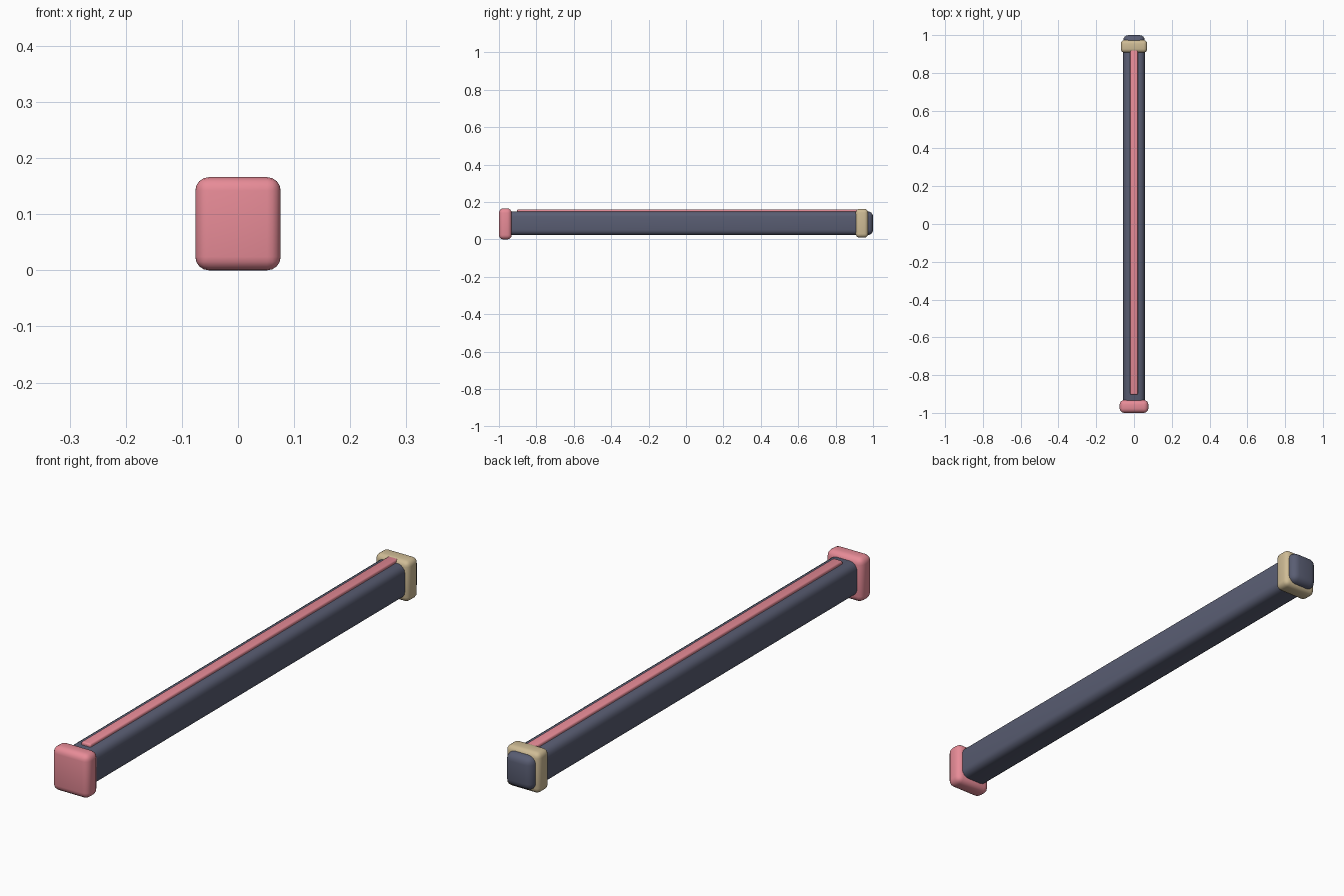
import bpy

if "Cube" in bpy.data.objects:
    bpy.data.objects.remove(bpy.data.objects["Cube"])


def material(name, color):
    m = bpy.data.materials.new(name)
    m.diffuse_color = (*color, 1)
    m.use_nodes = True
    m.node_tree.nodes["Principled BSDF"].inputs["Base Color"].default_value = m.diffuse_color
    return m


def rounded_box(name, x, y, z, bevel, mat, segments=4):
    """Box spanning the (min, max) ranges, with rounded edges."""
    lo, hi = zip(x, y, z)
    bpy.ops.mesh.primitive_cube_add(size=1, location=[(a + b) / 2 for a, b in zip(lo, hi)])
    ob = bpy.context.object
    ob.name = name
    ob.scale = [b - a for a, b in zip(lo, hi)]
    bpy.ops.object.transform_apply(location=False, rotation=False, scale=True)
    mod = ob.modifiers.new("round", "BEVEL")
    mod.width = bevel
    mod.segments = segments
    bpy.ops.object.modifier_apply(modifier=mod.name)
    bpy.ops.object.shade_smooth_by_angle(angle=0.6)
    ob.data.materials.append(mat)
    return ob


slate = material("slate", (0.10, 0.11, 0.17))
pink = material("pink", (0.80, 0.26, 0.31))
tan = material("tan", (0.62, 0.50, 0.30))

# long tube body
rounded_box("body", (-0.057, 0.057), (-0.97, 1.0), (0.023, 0.15), 0.028, slate)
# front end cap
rounded_box("front_cap", (-0.076, 0.076), (-1.0, -0.932), (0.0, 0.166), 0.024, pink)
# collar near the back end
rounded_box("back_collar", (-0.07, 0.07), (0.907, 0.974), (0.01, 0.163), 0.02, tan)
# thin strip along the top
rounded_box("top_strip", (-0.02, 0.02), (-0.903, 0.925), (0.139, 0.161), 0.006, pink, 3)
